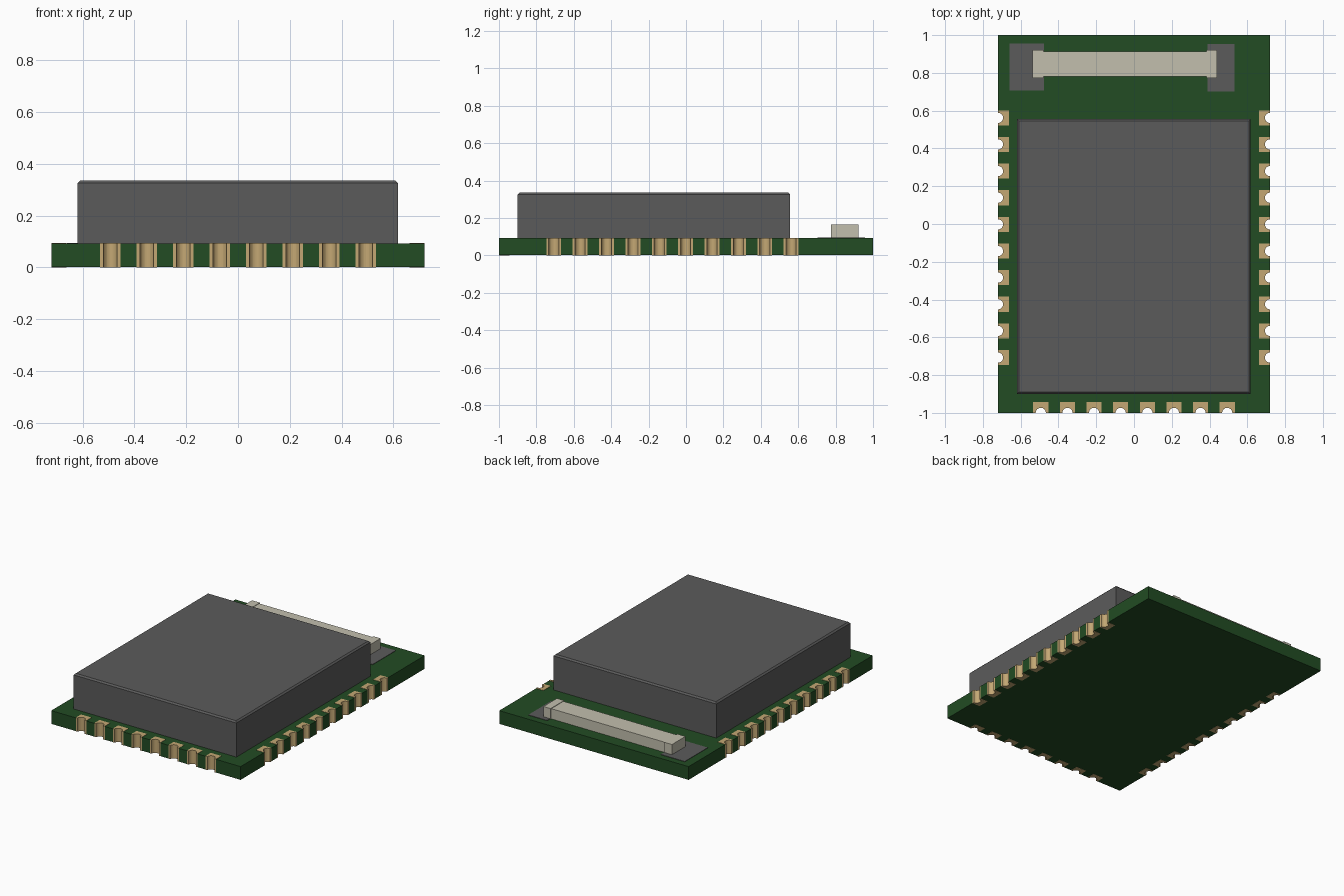
import bpy, bmesh, math
from mathutils import Vector

if "Cube" in bpy.data.objects:
    bpy.data.objects.remove(bpy.data.objects["Cube"], do_unlink=True)


def material(name, rgb):
    m = bpy.data.materials.new(name)
    m.use_nodes = True
    m.diffuse_color = (*rgb, 1)
    m.node_tree.nodes["Principled BSDF"].inputs["Base Color"].default_value = (*rgb, 1)
    return m


GREEN = material("board green", (0.016, 0.072, 0.017))
GREY = material("shield grey", (0.105, 0.105, 0.105))
GOLD = material("pad gold", (0.55, 0.39, 0.175))
CREAM = material("ceramic cream", (0.54, 0.52, 0.42))


def finish(name, bm, mat):
    bmesh.ops.recalc_face_normals(bm, faces=bm.faces)
    me = bpy.data.meshes.new(name)
    bm.to_mesh(me)
    bm.free()
    me.materials.append(mat)
    ob = bpy.data.objects.new(name, me)
    bpy.context.collection.objects.link(ob)
    return ob


def prism(name, outline, z0, z1, mat):
    """Extrude a flat outline from z0 up to z1."""
    bm = bmesh.new()
    face = bm.faces.new([bm.verts.new((p[0], p[1], z0)) for p in outline])
    ext = bmesh.ops.extrude_face_region(bm, geom=[face])["geom"]
    bmesh.ops.translate(bm, vec=(0, 0, z1 - z0),
                        verts=[v for v in ext if isinstance(v, bmesh.types.BMVert)])
    return finish(name, bm, mat)


def box(name, x0, x1, y0, y1, z0, z1, mat):
    return prism(name, [(x0, y0), (x1, y0), (x1, y1), (x0, y1)], z0, z1, mat)


W, L = 0.72, 1.0            # half width and half length of the board
TOP = 0.092                 # board top
HALF, DEPTH, R = 0.04, 0.057, 0.027   # edge pad half width, depth, notch radius
PITCH = 0.141

# Edge pads: (side name, corner, direction along edge, inward normal, pad distances)
side_y = [0.562 - PITCH * i for i in range(10)]
sides = [
    ("front", (-W, -L), (1, 0), (0, 1), [W + PITCH * (i - 3.5) for i in range(8)]),
    ("left", (W, -L), (0, 1), (-1, 0), sorted(L + y for y in side_y)),
    ("back", (W, L), (-1, 0), (0, -1), []),
    ("right", (-W, L), (0, -1), (1, 0), sorted(L - y for y in side_y)),
]

board = []
for side, corner, along, inward, places in sides:
    c, a, n = Vector(corner), Vector(along), Vector(inward)
    board.append(c)
    for i, d in enumerate(places):
        m = c + a * d
        pocket = [m - a * HALF, m - a * HALF + n * DEPTH,
                  m + a * HALF + n * DEPTH, m + a * HALF]
        board += pocket
        # half-round notch in the outer edge of the pad
        arc = [m + a * R * math.cos(t) + n * R * math.sin(t)
               for t in (math.pi * k / 12 for k in range(13))]
        prism(f"{side}_edge_pad_{i + 1}", pocket + arc, 0, TOP + 0.002, GOLD)

prism("circuit_board", board, 0.001, TOP, GREEN)

# Shield can with a small chamfer around the top
shield = box("shield_can", -0.62, 0.618, -0.90, 0.556, TOP, 0.336, GREY)
bm = bmesh.new()
bm.from_mesh(shield.data)
rim = [e for e in bm.edges if all(v.co.z > 0.3 for v in e.verts)]
bmesh.ops.bevel(bm, geom=rim, offset=0.01, segments=1, affect='EDGES')
bm.to_mesh(shield.data)
bm.free()

# Antenna lands and ceramic chip antenna with end caps
box("antenna_land_right", -0.66, -0.477, 0.706, 0.956, TOP, TOP + 0.003, GREY)
box("antenna_land_left", 0.39, 0.533, 0.702, 0.952, TOP, TOP + 0.003, GREY)
box("antenna_body", -0.478, 0.385, 0.781, 0.914, TOP, 0.162, CREAM)
box("antenna_cap_right", -0.538, -0.478, 0.774, 0.921, TOP, 0.165, CREAM)
box("antenna_cap_left", 0.385, 0.44, 0.774, 0.921, TOP, 0.165, CREAM)
